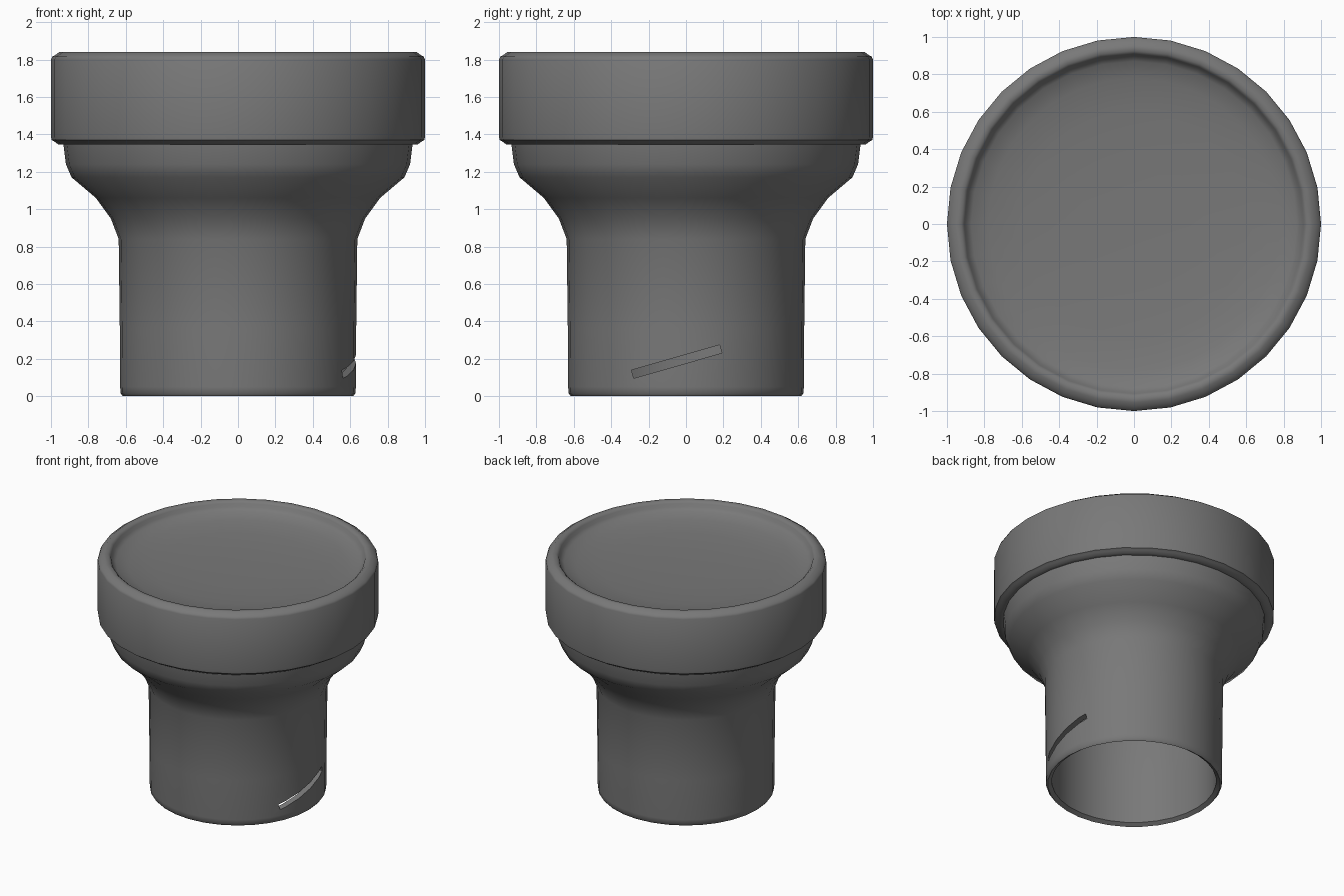
import bpy
import bmesh
from math import cos, sin, pi, radians

SIDES = 32

old = bpy.data.objects.get("Cube")
if old:
    bpy.data.objects.remove(old, do_unlink=True)

# One dark grey finish
grey = bpy.data.materials.new("dark_grey")
grey.use_nodes = True
colour = (0.19, 0.19, 0.19, 1)
grey.diffuse_color = colour
grey.node_tree.nodes["Principled BSDF"].inputs["Base Color"].default_value = colour


def finish(bm, name):
    bmesh.ops.recalc_face_normals(bm, faces=bm.faces)
    mesh = bpy.data.meshes.new(name)
    bm.to_mesh(mesh)
    bm.free()
    mesh.materials.append(grey)
    obj = bpy.data.objects.new(name, mesh)
    bpy.context.collection.objects.link(obj)
    return obj


def activate(obj):
    bpy.ops.object.select_all(action="DESELECT")
    obj.select_set(True)
    bpy.context.view_layer.objects.active = obj


def lathe(name, profile):
    """Turn a closed (radius, height) loop around z; radius 0 makes a pole."""
    bm = bmesh.new()
    rings = []
    for r, z in profile:
        if r == 0:
            rings.append([bm.verts.new((0, 0, z))] * SIDES)
        else:
            rings.append([bm.verts.new((r * cos(2 * pi * i / SIDES),
                                        r * sin(2 * pi * i / SIDES), z))
                          for i in range(SIDES)])
    for a, b in zip(rings, rings[1:] + rings[:1]):
        if a[0] is a[1] and b[0] is b[1]:
            continue
        for i in range(SIDES):
            j = (i + 1) % SIDES
            corners = list(dict.fromkeys((a[i], a[j], b[j], b[i])))
            bm.faces.new(corners)
    return finish(bm, name)


# Hollow barrel flaring into the shoulder
outer = [(0.615, 0), (0.628, 0.015), (0.63, 0.05), (0.632, 0.36), (0.638, 0.84),
         (0.68, 0.95), (0.76, 1.06), (0.89, 1.17), (0.92, 1.24), (0.935, 1.36)]
inner = [(0.88, 1.36), (0.87, 1.26), (0.84, 1.2), (0.72, 1.09),
         (0.63, 0.97), (0.59, 0.86), (0.587, 0.36), (0.586, 0.02)]
barrel = lathe("barrel", outer + inner)

# Slanted slot through the barrel wall
bm = bmesh.new()
bmesh.ops.create_cube(bm, size=1)
slot = finish(bm, "slot_cutter")
slot.scale = (0.4, 0.49, 0.045)
slot.location = (0.62, -0.05, 0.185)
slot.rotation_euler.x = radians(16)
slot.hide_render = True
cut = barrel.modifiers.new("slot", "BOOLEAN")
cut.operation = "DIFFERENCE"
cut.solver = "EXACT"
cut.object = slot
activate(barrel)
bpy.ops.object.modifier_apply(modifier=cut.name)
bpy.data.objects.remove(slot, do_unlink=True)

# Wide top band with a shallow dished face
cap = lathe("top_band", [
    (0, 1.345), (0.94, 1.345), (0.96, 1.345), (0.98, 1.36), (0.997, 1.37),
    (1.0, 1.39), (1.0, 1.8), (0.993, 1.815), (0.975, 1.825), (0.955, 1.84),
    (0.925, 1.84), (0.908, 1.825), (0.9, 1.8), (0.87, 1.78),
    (0.78, 1.755), (0.6, 1.735), (0.3, 1.725), (0, 1.722)])

for obj in (barrel, cap):
    activate(obj)
    bpy.ops.object.shade_smooth_by_angle(angle=radians(45))
